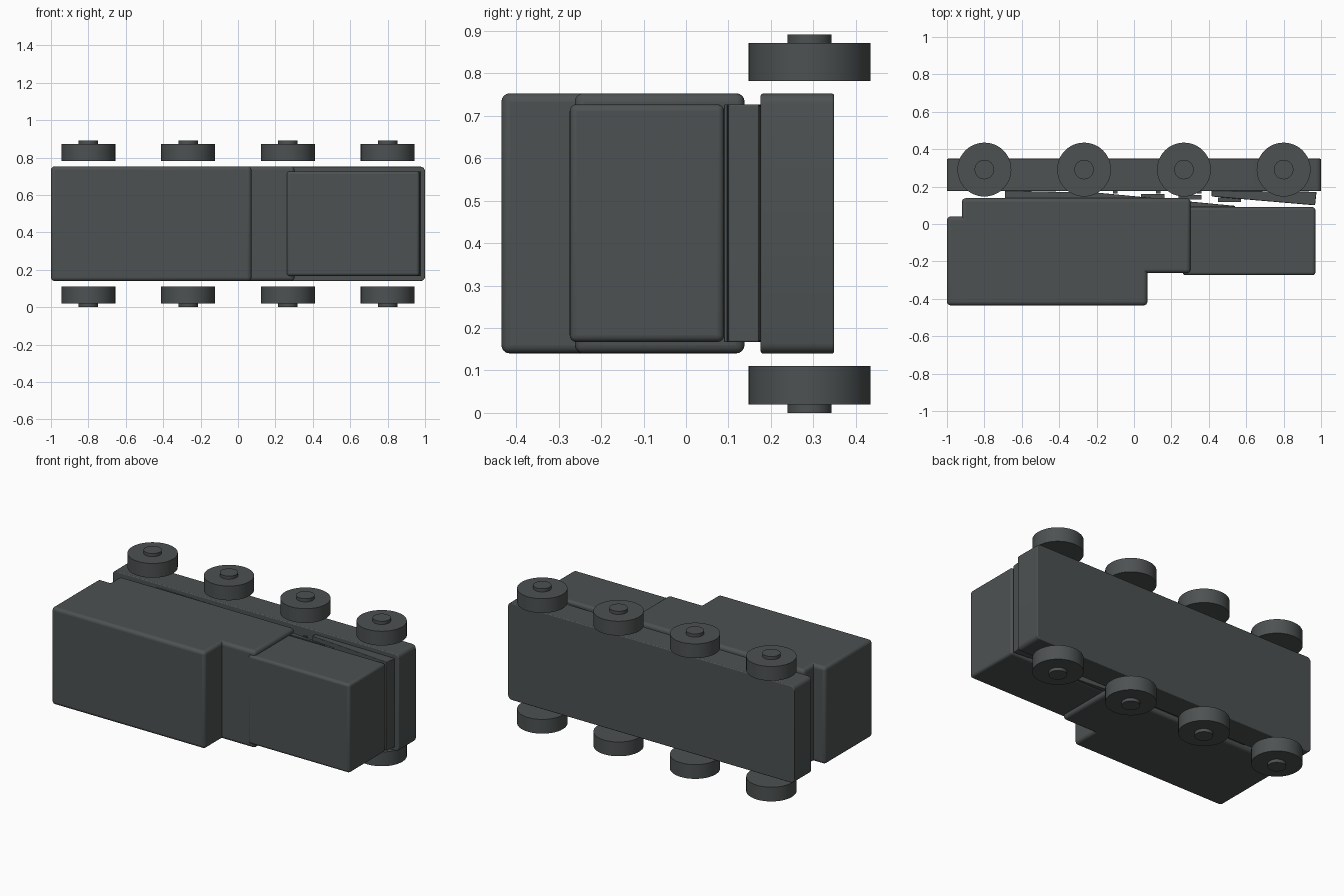
import bpy, bmesh, math

if "Cube" in bpy.data.objects:
    bpy.data.objects.remove(bpy.data.objects["Cube"])

mat = bpy.data.materials.new("dark slate grey")
mat.diffuse_color = (0.074, 0.083, 0.083, 1)
mat.use_nodes = True
mat.node_tree.nodes["Principled BSDF"].inputs["Base Color"].default_value = mat.diffuse_color


def finish(name, bm, bevel=0.0, smooth=True):
    bmesh.ops.recalc_face_normals(bm, faces=bm.faces[:])
    me = bpy.data.meshes.new(name)
    bm.to_mesh(me)
    bm.free()
    ob = bpy.data.objects.new(name, me)
    bpy.context.collection.objects.link(ob)
    me.materials.append(mat)
    if bevel:
        m = ob.modifiers.new("bevel", 'BEVEL')
        m.width = bevel
        m.segments = 4
        m.limit_method = 'ANGLE'
    if smooth:
        bpy.ops.object.select_all(action='DESELECT')
        ob.select_set(True)
        bpy.context.view_layer.objects.active = ob
        bpy.ops.object.shade_smooth_by_angle(angle=math.radians(32))
    return ob


# Side profile (x, y) extruded across the width, which runs along z
def prism(name, pts, z0, z1, bevel=0.0, upright=0.0):
    bm = bmesh.new()
    face = bm.faces.new([bm.verts.new((x, y, z0)) for x, y in pts])
    res = bmesh.ops.extrude_face_region(bm, geom=[face])
    for v in res["geom"]:
        if isinstance(v, bmesh.types.BMVert):
            v.co.z = z1
    if upright:  # round only the edges that run along y
        edges = [e for e in bm.edges
                 if abs(e.verts[0].co.y - e.verts[1].co.y) > 0.01
                 and abs(e.verts[0].co.z - e.verts[1].co.z) < 1e-4]
        bmesh.ops.bevel(bm, geom=edges, offset=upright, segments=4,
                        profile=0.5, affect='EDGES')
    return finish(name, bm, bevel)


def block(name, x0, x1, y0, y1, z0, z1, bevel=0.0, upright=0.0):
    return prism(name, [(x0, y0), (x1, y0), (x1, y1), (x0, y1)],
                 z0, z1, bevel, upright)


def disc(name, x, y, z0, z1, r):
    bm = bmesh.new()
    bmesh.ops.create_cone(bm, cap_ends=True, segments=48, radius1=r,
                          radius2=r, depth=z1 - z0)
    bmesh.ops.translate(bm, verts=bm.verts[:], vec=(x, y, (z0 + z1) / 2))
    return finish(name, bm)


# Chassis and bodywork
block("chassis", -1, 1, 0.176, 0.349, 0.14, 0.752, 0.005, 0.025)
block("tall_rear_body", -1, 0.072, -0.435, 0.04, 0.14, 0.753, 0.02)
block("middle_body", -0.92, 0.302, -0.262, 0.138, 0.14, 0.753, 0.02)
block("front_cab", 0.26, 0.97, -0.274, 0.09, 0.167, 0.727, 0.016)

# Layers between the bodywork and the chassis
prism("front_wedge", [(0.415, 0.147), (0.968, 0.1), (0.976, 0.172),
                      (0.415, 0.178)], 0.167, 0.727, 0.004)
prism("sloping_deck", [(-0.69, 0.13), (0.3, 0.09), (0.54, 0.09),
                       (0.54, 0.097), (-0.2, 0.168), (-0.69, 0.178)],
      0.167, 0.727, 0.002)
for x, y in [(0.1, 0.148), (0.3, 0.143), (0.51, 0.13)]:
    block("deck_slat", x - 0.062, x + 0.062, y - 0.012, y + 0.012, 0.19, 0.70)
for x in (-0.1, 0.13, 0.35):
    block("deck_spacer", x - 0.012, x + 0.012, 0.164, 0.178, 0.19, 0.70)

# Wheels with protruding hubs, mirrored about the mid width
for x in (-0.8, -0.267, 0.267, 0.8):
    for side in (1, -1):
        def z(v):
            return 0.446 + side * v
        disc("wheel", x, 0.291, *sorted((z(0.336), z(0.426))), 0.144)
        disc("wheel_hub", x, 0.291, *sorted((z(0.42), z(0.446))), 0.052)
